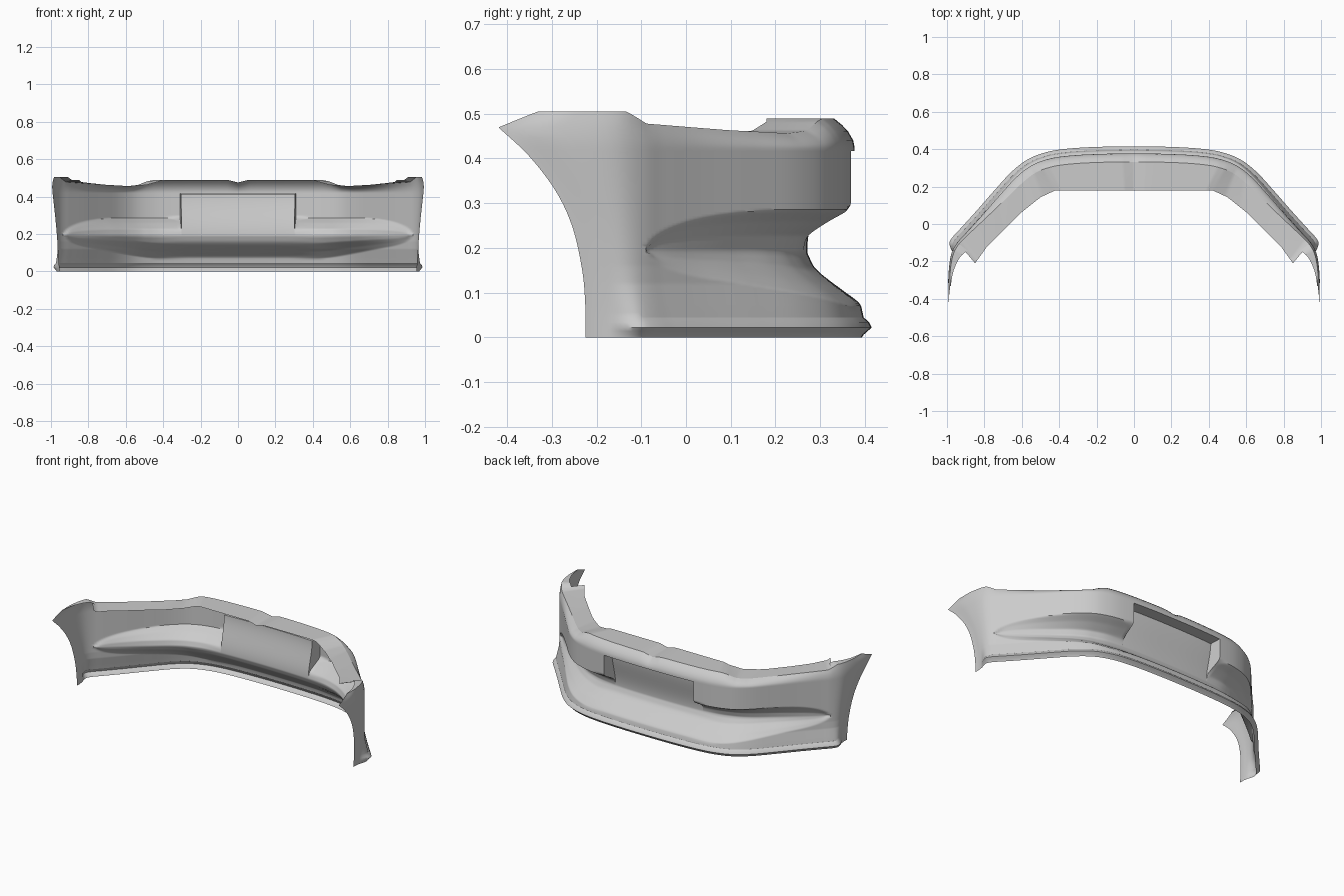
import bpy, bmesh, math

if "Cube" in bpy.data.objects:
    bpy.data.objects.remove(bpy.data.objects["Cube"])


def curve(keys, x):
    """Smooth cubic interpolation through (x, value) keys."""
    n = len(keys)
    if x <= keys[0][0]:
        return keys[0][1]
    if x >= keys[-1][0]:
        return keys[-1][1]
    i = max(k for k in range(n - 1) if keys[k][0] <= x)

    def slope(k):
        a, b = keys[max(k - 1, 0)], keys[min(k + 1, n - 1)]
        return (b[1] - a[1]) / (b[0] - a[0])
    (x0, v0), (x1, v1) = keys[i], keys[i + 1]
    h = x1 - x0
    t = (x - x0) / h
    m0, m1 = (0 if i == 0 else slope(i)) * h, slope(i + 1) * h
    return (v0 * (2*t**3 - 3*t*t + 1) + m0 * (t**3 - 2*t*t + t)
            + v1 * (3*t*t - 2*t**3) + m1 * (t**3 - t*t))


def lin(keys, x):
    for (a, va), (b, vb) in zip(keys, keys[1:]):
        if x <= b:
            return va + (vb - va) * max(0, (x - a) / (b - a))
    return keys[-1][1]


def smooth(a, b, x):
    t = min(1, max(0, (x - a) / (b - a)))
    return t * t * (3 - 2 * t)


# plan outline, wheel-arch edge, top edge, bottom lip and recess section
PLAN = [(0, .377), (.2, .374), (.36, .364), (.46, .347), (.55, .312), (.63, .25),
        (.72, .152), (.82, .038), (.9, -.05), (.945, -.1), (.974, -.15)]
SIDE = [(-.42, 1.002), (-.32, .999), (-.22, .99), (-.15, .974), (-.1, .945), (-.05, .9)]
ARCH = [(0, -.225), (.07, -.225), (.15, -.232), (.25, -.255), (.33, -.293),
        (.41, -.355), (.47, -.42)]
TOP = [(0, .475), (.06, .488), (.1, .489), (.46, .489), (.5, .482), (.56, .462), (.62, .456),
       (.75, .463), (.93, .478), (.965, .505), (1.1, .505)]
LIP = [(0, .016), (.006, .02), (.022, .038), (.034, .032), (.045, .02), (.068, .015),
       (.12, .003), (.16, 0), (.6, 0)]
SECTION = [(-1, 0), (-.7, .32), (-.35, .8), (-.1, .97), (0, 1), (.35, .9), (.72, .45), (1, 0)]
X_SPLIT, Y_SPLIT = .945, -.1


def outline(col, z):
    """Plan point and outward normal of a column at height z."""
    kind, p = col
    if kind == 'front':
        s = (curve(PLAN, p + .004) - curve(PLAN, max(p - .004, 0))) / (.008 if p > .004 else p + .004)
        s = 0 if p == 0 else s
        l = math.hypot(s, 1)
        return p, curve(PLAN, p), -s / l, 1 / l
    end = curve(ARCH, z) if z < .47 else -.42 + (z - .47) / .035 * .09
    y = Y_SPLIT + (end - Y_SPLIT) * p
    s = (curve(SIDE, y + .004) - curve(SIDE, y - .004)) / .008
    l = math.hypot(s, 1)
    x = curve(SIDE, y) - .03 * (1 - z / .5) * smooth(0, .8, p) - .006 * smooth(.6, 1, p)
    return x, y, 1 / l, -s / l


def recess(x, z):
    """Inward depth of the intake groove and the plate pocket."""
    a = min(1, max(0, (x - .6) / .33))
    e = math.sqrt(max(0, 1 - a ** 2.5))
    d = 0
    if e > .01:
        up = .09 * e
        down = (.127 - .05 * smooth(.4, .8, x)) * e
        v = (z - .195) / (up if z > .195 else down)
        if abs(v) < 1:
            depth = .106 * (1 - smooth(.5, .97, x) * .9)
            d = depth * ((1 - smooth(.25, .5, x)) * curve(SECTION, v)
                         + smooth(.25, .5, x) * lin(SECTION, v))
    if x < .31 and .195 < z < .416:
        d = max(d, .106 - .036 * smooth(.19, .42, z))
    # flared shoulder under the pocket corners
    if .31 <= x < .42 and .2 < z < .30:
        d = max(d, .1 * (1 - smooth(.31, .40, x)) * (1 - smooth(.22, .30, z)))
    return d


def top_z(col):
    return lin(TOP, outline(col, .49)[0])


def shell_point(col, z, roll=None):
    if roll:
        inset, f = roll
        zz = .42 + (top_z(col) - .42) * f
        x, y, nx, ny = outline(col, zz)
        off = -inset * (1 - .75 * smooth(.6, .97, x))
    else:
        zz = z
        x, y, nx, ny = outline(col, z)
        fade = 1 - smooth(.1, .6, col[1]) if col[0] == 'end' else 1
        off = lin(LIP, z) * fade - (recess(x, z) if col[0] == 'front' else 0)
    return max(0, x + nx * off) if col[1] or col[0] == 'end' else 0, y + ny * off, zz


def sheet(name, grid, skip=()):
    bm = bmesh.new()
    vs = [[bm.verts.new(p) for p in line] for line in grid]
    for i in range(len(vs) - 1):
        if i in skip:
            continue
        for j in range(len(vs[i]) - 1):
            bm.faces.new((vs[i][j], vs[i][j+1], vs[i+1][j+1], vs[i+1][j]))
    bmesh.ops.recalc_face_normals(bm, faces=bm.faces)
    me = bpy.data.meshes.new(name)
    bm.to_mesh(me)
    bm.free()
    ob = bpy.data.objects.new(name, me)
    bpy.context.collection.objects.link(ob)
    m = ob.modifiers.new("mirror", 'MIRROR')
    m.use_clip = True
    bpy.ops.object.select_all(action='DESELECT')
    ob.select_set(True)
    bpy.context.view_layer.objects.active = ob
    bpy.ops.object.shade_smooth_by_angle(angle=math.radians(35))
    return ob


# columns run from the centre to the wheel arch
xs = sorted([X_SPLIT * i / 110 for i in range(111)] + [.3085, .3105])
front = [('front', x) for x in xs]
ends = [('end', i / 16) for i in range(1, 17)]
cols = front + ends
zs = sorted([.0, .006, .014, .022, .034, .045, .056, .068, .4145, .4165]
            + [.072 + .00475 * i for i in range(73)])
rolls = [(0, .08), (.003, .3), (.014, .58), (.028, .8), (.045, 1)]

# bumper skin with bottom lip, intake groove and plate pocket
sheet("bumper_skin", [[shell_point(c, z) for z in zs] + [shell_point(c, 0, r) for r in rolls]
                      for c in cols])

# top mounting flange, and the narrow rolled edge over the wheel arch
IN_X = [(0, 0), (.5, .42), (.57, .5), (.65, .61), (.75, .705), (.85, .785), (.945, .85)]
IN_Y = [(0, .18), (.5, .18), (.57, .143), (.65, .055), (.75, -.04), (.85, -.12), (.945, -.21)]
flange = []
for c in [('front', x) for x in xs] + [('end', 0)] + ends:
    x, y, z = shell_point(c, 0, rolls[-1])
    if c[0] == 'front':
        ix, iy = lin(IN_X, c[1]), lin(IN_Y, c[1])
    else:
        _, _, nx, ny = outline(c, z)
        w = .055 * (1 - c[1]) ** 1.3 + .003
        ix, iy = x - nx * w, y - ny * w
    flange.append([(x + (ix - x) * k / 4, y + (iy - y) * k / 4, z) for k in range(5)])
sheet("top_flange", flange, skip={len(front) - 1})
